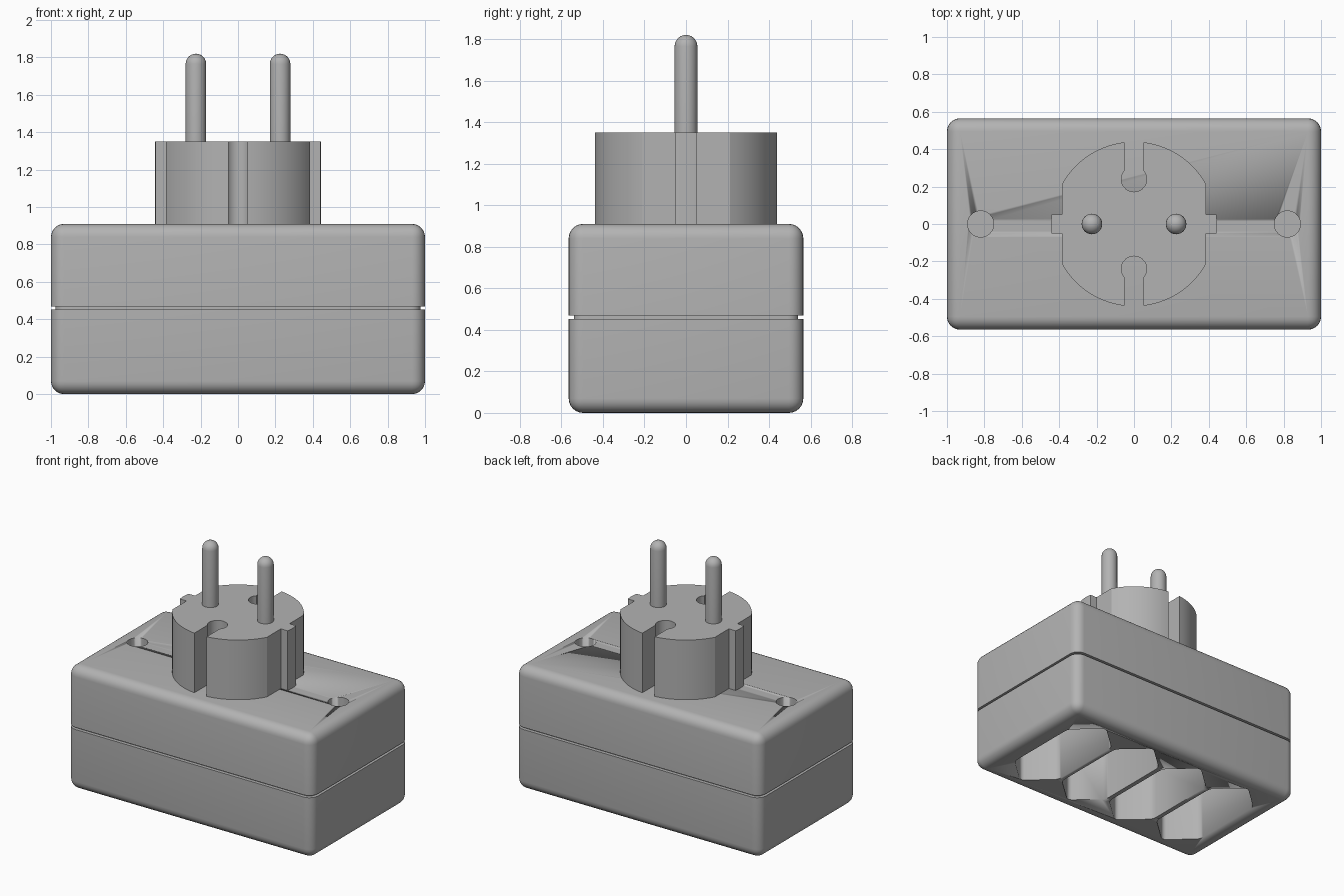
import bpy, bmesh, math
from mathutils import Matrix

if "Cube" in bpy.data.objects:
    bpy.data.objects.remove(bpy.data.objects["Cube"])

grey = bpy.data.materials.new("plain grey")
grey.diffuse_color = (0.45, 0.45, 0.45, 1)
grey.use_nodes = True
grey.node_tree.nodes["Principled BSDF"].inputs["Base Color"].default_value = grey.diffuse_color

HX, HY, TOP = 1.0, 0.565, 0.91      # case half sizes and height
SEAM_LO, SEAM_HI = 0.452, 0.468     # groove between the two shells


def add(name, bm):
    bmesh.ops.recalc_face_normals(bm, faces=bm.faces)
    me = bpy.data.meshes.new(name)
    bm.to_mesh(me)
    bm.free()
    ob = bpy.data.objects.new(name, me)
    bpy.context.collection.objects.link(ob)
    me.materials.append(grey)
    bpy.context.view_layer.objects.active = ob
    for o in bpy.context.selected_objects:
        o.select_set(False)
    ob.select_set(True)
    bpy.ops.object.shade_smooth_by_angle(angle=math.radians(30))
    return ob


def prism(bm, pts, z0, z1):
    face = bm.faces.new([bm.verts.new((x, y, z0)) for x, y in pts])
    ext = bmesh.ops.extrude_face_region(bm, geom=[face])
    for v in ext["geom"]:
        if isinstance(v, bmesh.types.BMVert):
            v.co.z = z1


def cut(ob, cutter):
    cutter.hide_render = True
    cutter.hide_set(True)
    mod = ob.modifiers.new("cut", "BOOLEAN")
    mod.operation, mod.solver, mod.object = "DIFFERENCE", "EXACT", cutter


def shell(name, hx, hy, z0, z1, r, flat_z):
    """Box with rounded edges, kept sharp around the levels in flat_z."""
    bm = bmesh.new()
    bmesh.ops.create_cube(bm, size=1, matrix=Matrix.Translation((0, 0, (z0 + z1) / 2))
                          @ Matrix.Diagonal((2 * hx, 2 * hy, z1 - z0, 1)))
    edges = [e for e in bm.edges
             if not any(all(abs(v.co.z - f) < 1e-4 for v in e.verts) for f in flat_z)]
    bmesh.ops.bevel(bm, geom=edges, offset=r, segments=6, profile=0.5, affect="EDGES")
    return add(name, bm)


# Case: two shells around a recessed seam core
lower = shell("lower_shell", HX, HY, 0, SEAM_LO, 0.07, [SEAM_LO])
upper = shell("upper_shell", HX, HY, SEAM_HI, TOP, 0.07, [SEAM_HI])
shell("seam_core", HX - 0.025, HY - 0.025, SEAM_LO - 0.01, SEAM_HI + 0.01, 0.05,
      [SEAM_LO - 0.01, SEAM_HI + 0.01])

# Four hexagonal socket recesses in the underside
bm = bmesh.new()
hexagon = [(0, -0.47), (0.2, -0.29), (0.2, 0.29), (0, 0.47), (-0.2, 0.29), (-0.2, -0.29)]
for cx in (-0.65, -0.217, 0.217, 0.65):
    prism(bm, [(cx + x, y) for x, y in hexagon], -0.1, 0.4)
upright = [e for e in bm.edges if abs(e.verts[0].co.z - e.verts[1].co.z) > 0.1]
bmesh.ops.bevel(bm, geom=upright, offset=0.03, segments=3, profile=0.5, affect="EDGES")
cut(lower, add("socket_cutter", bm))

# Two screw holes in the top
bm = bmesh.new()
for cx in (-0.82, 0.82):
    bmesh.ops.create_cone(bm, cap_ends=True, segments=32, radius1=0.07, radius2=0.07,
                          depth=0.5, matrix=Matrix.Translation((cx, 0, 0.81)))
cut(upper, add("screw_hole_cutter", bm))

# Plug body: one quarter of the outline, mirrored around both axes
R, FLAT, SLOT, KEY, KEY_Y = 0.44, 0.385, 0.05, 0.068, 0.24
quarter = [(0.445, 0), (0.44, 0.05), (FLAT, 0.05)]
a0, a1 = math.acos(FLAT / R), math.acos(SLOT / R)
quarter += [(R * math.cos(a0 + (a1 - a0) * i / 14), R * math.sin(a0 + (a1 - a0) * i / 14))
            for i in range(15)]
b0 = math.acos(SLOT / KEY)
quarter += [(KEY * math.cos(b0 + (-math.pi / 2 - b0) * i / 10),
             KEY_Y + KEY * math.sin(b0 + (-math.pi / 2 - b0) * i / 10)) for i in range(11)]
quarter[-1] = (0, KEY_Y - KEY)
half = quarter + [(-x, y) for x, y in quarter[-2::-1]]
outline = half + [(x, -y) for x, y in half[-2:0:-1]]
bm = bmesh.new()
prism(bm, outline, TOP - 0.005, 1.35)
add("plug_body", bm)

# Contact pins with domed tips
PIN_R, PIN_TOP = 0.055, 1.82
dome = [(PIN_R * math.cos(t * math.pi / 12), PIN_TOP - PIN_R + PIN_R * math.sin(t * math.pi / 12))
        for t in range(7)]
for side, cx in (("left", -0.225), ("right", 0.225)):
    bm = bmesh.new()
    verts = [bm.verts.new((r, 0, z)) for r, z in [(PIN_R, 1.34)] + dome]
    edges = [bm.edges.new(p) for p in zip(verts, verts[1:])]
    bmesh.ops.spin(bm, geom=verts + edges, cent=(0, 0, 0), axis=(0, 0, 1),
                   angle=2 * math.pi, steps=28)
    bmesh.ops.remove_doubles(bm, verts=bm.verts, dist=1e-4)
    bmesh.ops.translate(bm, verts=bm.verts, vec=(cx, 0, 0))
    add(side + "_pin", bm)
